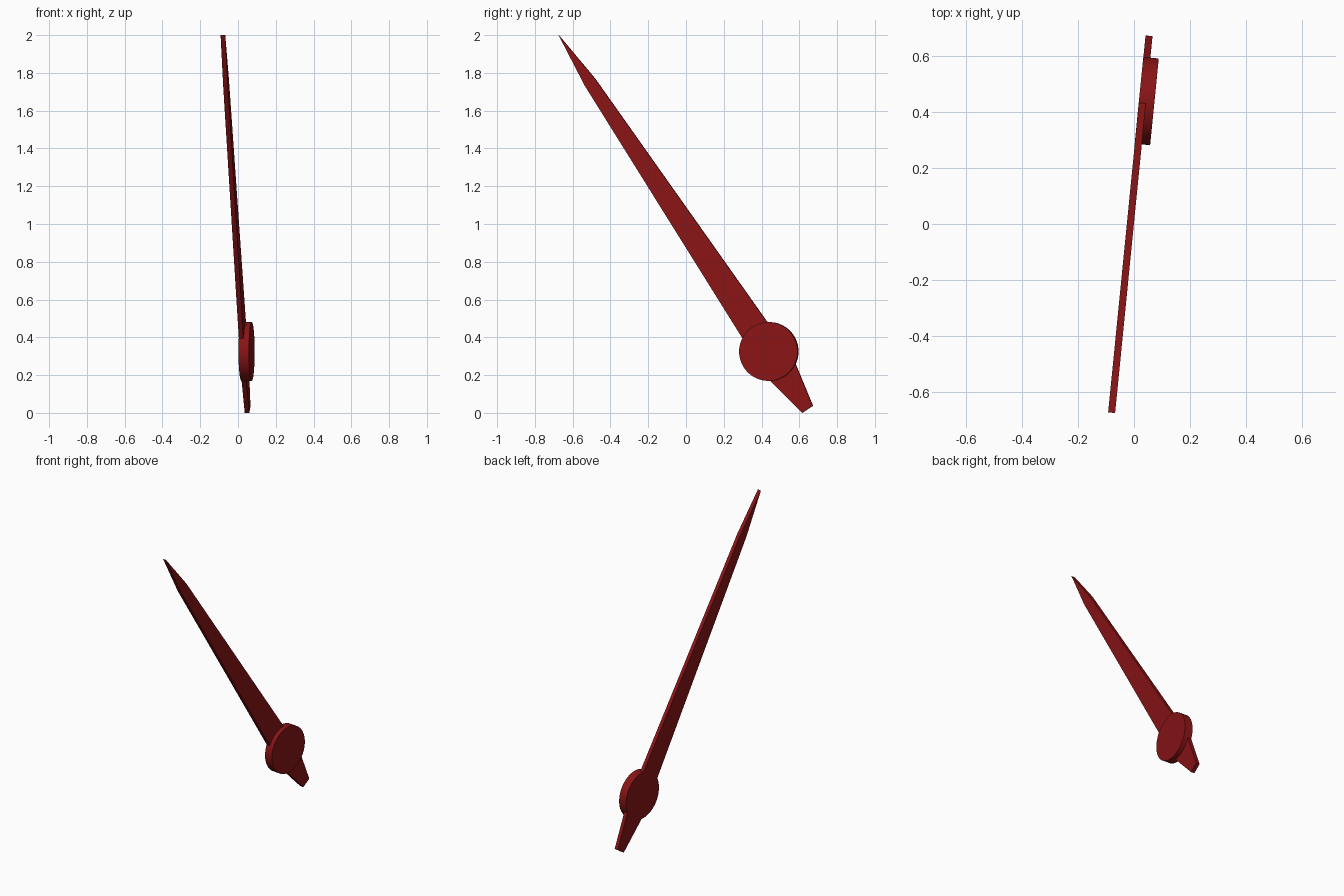
import bpy, bmesh, math
from mathutils import Matrix

if "Cube" in bpy.data.objects:
    bpy.data.objects.remove(bpy.data.objects["Cube"])

# Tilted frame: local Z runs along the hand, Y across it, X through its thickness
FRAME = (Matrix.Translation((0.0307, 0.44, 0.325))
         @ Matrix.Rotation(math.radians(-5.67), 4, 'Z')
         @ Matrix.Rotation(math.radians(33.75), 4, 'X'))

red = bpy.data.materials.new("dark_red")
red.diffuse_color = (0.25, 0.007, 0.008, 1)
red.use_nodes = True
red.node_tree.nodes["Principled BSDF"].inputs["Base Color"].default_value = red.diffuse_color


def plate(name, outline, x0, x1):
    """Extrude a (y, z) outline from x0 to x1 in the tilted frame."""
    bm = bmesh.new()
    face = bm.faces.new([bm.verts.new((x0, y, z)) for y, z in outline])
    moved = bmesh.ops.extrude_face_region(bm, geom=[face])["geom"]
    bmesh.ops.translate(bm, vec=(x1 - x0, 0, 0),
                        verts=[v for v in moved if isinstance(v, bmesh.types.BMVert)])
    bmesh.ops.recalc_face_normals(bm, faces=bm.faces)
    bm.transform(FRAME)
    mesh = bpy.data.meshes.new(name)
    bm.to_mesh(mesh)
    bm.free()
    mesh.materials.append(red)
    obj = bpy.data.objects.new(name, mesh)
    bpy.context.collection.objects.link(obj)
    return obj


# Pointer blade: half outline from tail to shoulder, mirrored, plus the tip
half = [(0.034, -0.368), (0.0855, -0.107), (0.033, 1.715)]
plate("pointer_blade",
      half + [(0, 2.014)] + [(-y, z) for y, z in reversed(half)],
      -0.0125, 0.0125)

# Round hub, flush with the back of the blade and raised at the front
N, R = 64, 0.1555
hub = plate("hub_disc",
            [(R * math.cos(2 * math.pi * i / N), R * math.sin(2 * math.pi * i / N))
             for i in range(N)],
            -0.013, 0.0425)
bpy.context.view_layer.objects.active = hub
hub.select_set(True)
bpy.ops.object.shade_smooth_by_angle()
